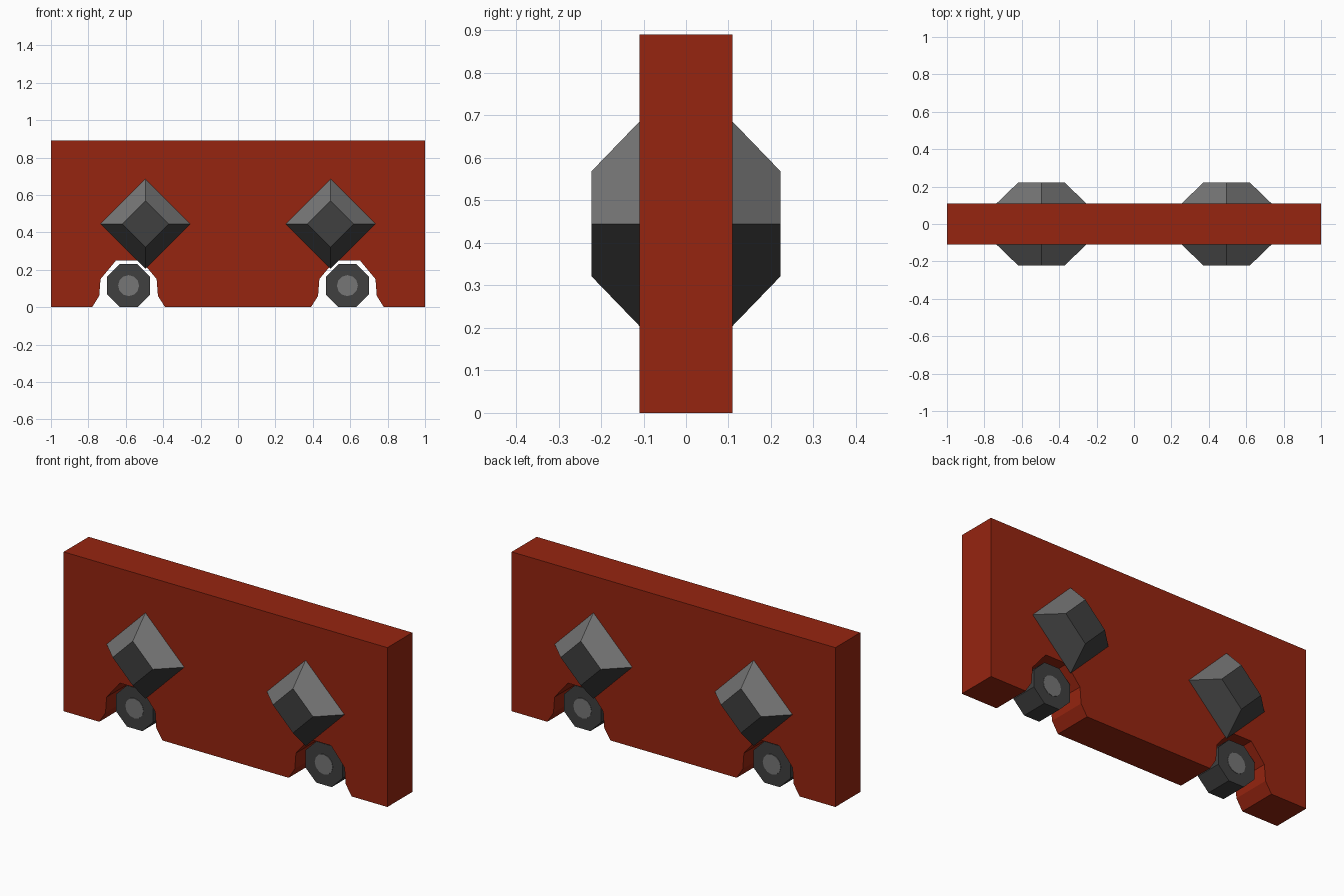
import bpy, bmesh, math

if "Cube" in bpy.data.objects:
    bpy.data.objects.remove(bpy.data.objects["Cube"])


def material(name, color):
    m = bpy.data.materials.new(name)
    m.diffuse_color = (*color, 1)
    m.use_nodes = True
    m.node_tree.nodes["Principled BSDF"].inputs["Base Color"].default_value = m.diffuse_color
    return m


RED = material("brick red", (0.305, 0.018, 0.005))
LIGHT = material("mid grey", (0.18, 0.18, 0.18))
DARK = material("dark grey", (0.050, 0.050, 0.050))


def finish(name, bm, mats):
    bmesh.ops.recalc_face_normals(bm, faces=bm.faces[:])
    me = bpy.data.meshes.new(name)
    bm.to_mesh(me)
    bm.free()
    for m in mats:
        me.materials.append(m)
    ob = bpy.data.objects.new(name, me)
    bpy.context.collection.objects.link(ob)
    return ob


def prism(bm, outline, y0, y1):
    """Extrude an x-z outline from y0 to y1."""
    f = bm.faces.new([bm.verts.new((x, y0, z)) for x, z in outline])
    new = bmesh.ops.extrude_face_region(bm, geom=[f])["geom"]
    for v in new:
        if isinstance(v, bmesh.types.BMVert):
            v.co.y = y1


def polygon(cx, cz, r, n, turn=0.0):
    return [(cx + r * math.cos(turn + 2 * math.pi * i / n),
             cz + r * math.sin(turn + 2 * math.pi * i / n)) for i in range(n)]


# Upright body slab with two arches cut into its lower edge
WHEEL_X = 0.585
arch = [(-0.195, 0), (-0.157, 0.06), (-0.15, 0.15), (-0.067, 0.25)]
arch += [(-x, z) for x, z in reversed(arch)]
outline = [(-1, 0)]
for cx in (-WHEEL_X, WHEEL_X):
    outline += [(cx + x, z) for x, z in arch]
outline += [(1, 0), (1, 0.89), (-1, 0.89)]
bm = bmesh.new()
prism(bm, outline, -0.11, 0.11)
bmesh.ops.triangulate(bm, faces=[f for f in bm.faces if len(f.verts) > 4])
finish("body_slab", bm, [RED])


# Diamond boss: truncated pyramid, light upper slopes, dark lower slopes and tip
def boss(name, cx, side):
    cz = 0.445
    bm = bmesh.new()
    base = [bm.verts.new((x, side * 0.11, z)) for x, z in polygon(cx, cz, 0.24, 4)]
    top = [bm.verts.new((x, side * 0.222, z)) for x, z in polygon(cx, cz, 0.124, 4)]
    bm.faces.new(base)
    tip = bm.faces.new(top)
    for i in range(4):
        j = (i + 1) % 4
        bm.faces.new((base[i], base[j], top[j], top[i]))
    # thin light border along the upper tip edges
    bmesh.ops.inset_individual(bm, faces=[tip], thickness=0.016)
    for f in bm.faces:
        f.material_index = 0 if f.calc_center_median().z > cz + 0.01 else 1
    finish(name, bm, [LIGHT, DARK])


# Wheel: octagonal drum with a flat hub plate on each side
def wheel(name, cx):
    bm = bmesh.new()
    r = 0.115 / math.cos(math.pi / 8)
    prism(bm, polygon(cx, 0.115, r, 8, math.pi / 8), -0.077, 0.077)
    finish(name, bm, [DARK])
    for side, end in ((-1, "front"), (1, "back")):
        bm = bmesh.new()
        prism(bm, polygon(cx, 0.115, 0.056, 12), side * 0.076, side * 0.079)
        finish(f"{name}_hub_{end}", bm, [LIGHT])


for s, label in ((-1, "left"), (1, "right")):
    wheel(f"wheel_{label}", s * WHEEL_X)
    for side, end in ((-1, "front"), (1, "back")):
        boss(f"diamond_{label}_{end}", s * 0.495, side)
